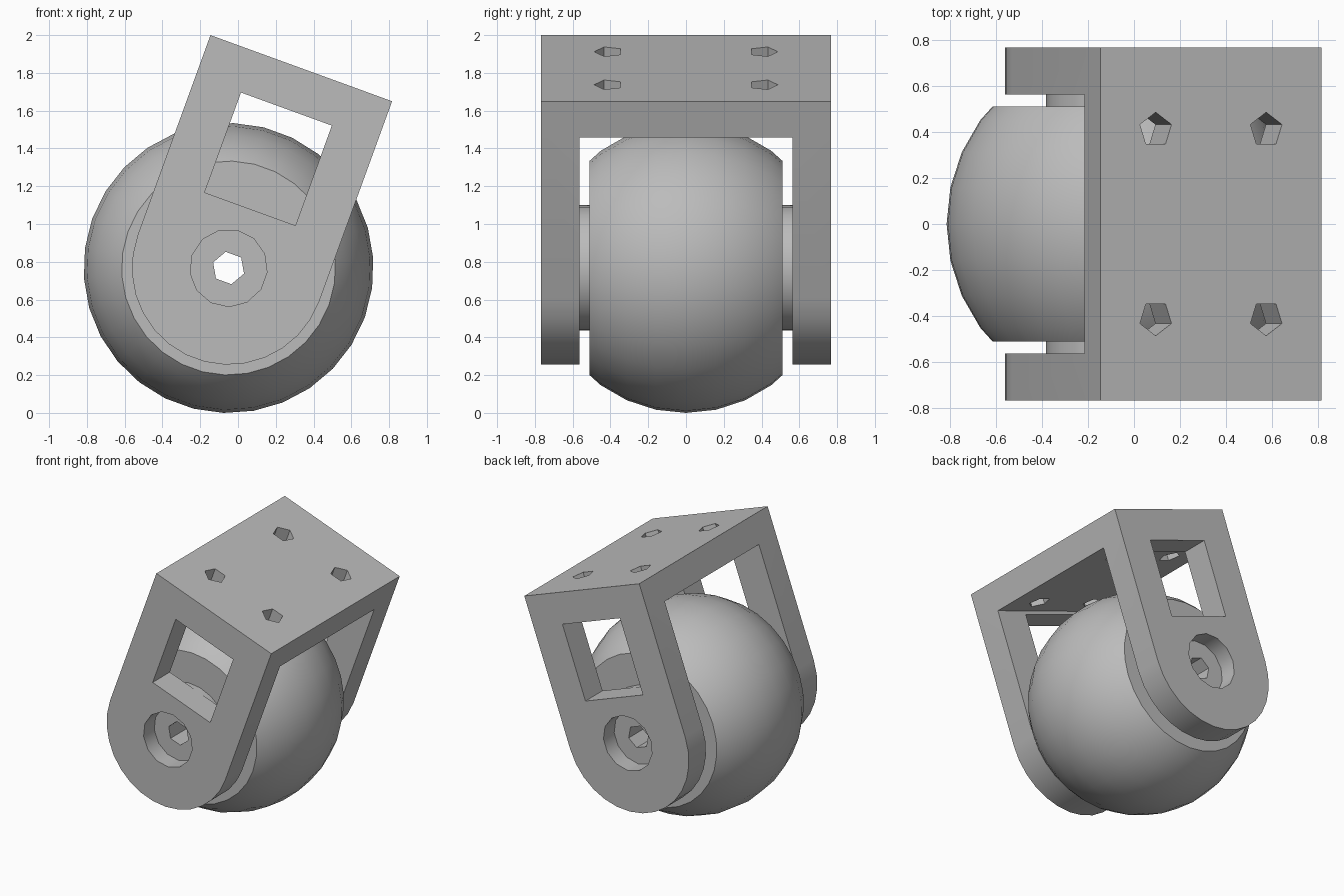
import bpy, bmesh, math
from mathutils import Matrix, Vector

if "Cube" in bpy.data.objects:
    bpy.data.objects.remove(bpy.data.objects["Cube"])

S = 0.05117                      # size of one design unit
TILT = Matrix.Translation((-0.05, 0, 0.767)) @ Matrix.Rotation(math.radians(20), 4, 'Y') @ Matrix.Scale(S, 4)

grey = bpy.data.materials.new("mid grey")
grey.diffuse_color = (0.5, 0.5, 0.5, 1)
grey.use_nodes = True
grey.node_tree.nodes["Principled BSDF"].inputs["Base Color"].default_value = grey.diffuse_color


def add_object(name, bm):
    bmesh.ops.recalc_face_normals(bm, faces=bm.faces)
    mesh = bpy.data.meshes.new(name)
    bm.to_mesh(mesh)
    bm.free()
    mesh.materials.append(grey)
    obj = bpy.data.objects.new(name, mesh)
    bpy.context.collection.objects.link(obj)
    return obj


def ngon(r, n, start=0, cx=0, cy=0):
    return [(cx + r * math.cos(math.radians(start + 360 * i / n)),
             cy + r * math.sin(math.radians(start + 360 * i / n))) for i in range(n)]


def prism(name, pts, lo, hi, axis='Y'):
    """Extrude a 2D outline (x,z along Y, or x,y along Z)."""
    bm = bmesh.new()
    place = (lambda a, b, h: (a, h, b)) if axis == 'Y' else (lambda a, b, h: (a, b, h))
    face = bm.faces.new([bm.verts.new(place(a, b, lo)) for a, b in pts])
    ext = bmesh.ops.extrude_face_region(bm, geom=[face])
    shift = Vector(place(0, 0, hi - lo))
    bmesh.ops.translate(bm, vec=shift, verts=[v for v in ext['geom'] if isinstance(v, bmesh.types.BMVert)])
    return add_object(name, bm)


def box(x, z0, z1, y):
    return prism("cutter", [(-x, z0), (x, z0), (x, z1), (-x, z1)], -y, y)


def lathe(name, profile, n):
    """Spin (y, radius) points around the Y axis."""
    bm = bmesh.new()
    rings = [[bm.verts.new((a, y, b)) for a, b in ngon(r, n)] for y, r in profile]
    for p, q in zip(rings, rings[1:]):
        for i in range(n):
            j = (i + 1) % n
            bm.faces.new((p[i], p[j], q[j], q[i]))
    bm.faces.new(rings[0])
    bm.faces.new(rings[-1])
    return add_object(name, bm)


def cut(obj, cutters):
    bpy.context.view_layer.objects.active = obj
    for c in cutters:
        mod = obj.modifiers.new("cut", 'BOOLEAN')
        mod.operation, mod.solver, mod.object = 'DIFFERENCE', 'EXACT', c
        bpy.ops.object.modifier_apply(modifier=mod.name)
        bpy.data.objects.remove(c)


def axle_hole():
    return prism("cutter", ngon(1.7, 6), -20, 20)


# Bracket: round-ended outline, hollowed to a fork, with side windows
outline = [(10 * math.cos(math.radians(a)), 10 * math.sin(math.radians(a))) for a in range(180, 361, 12)]
bracket = prism("fork_bracket", outline + [(10, 22), (-10, 22)], -15, 15)
cutters = [box(12, -12, 18, 11), box(5, 6.5, 17.5, 20), axle_hole()]
for side in (-1, 1):
    # Bolt head recess
    lo, hi = sorted((side * 12.5, side * 16))
    cutters.append(prism("cutter", ngon(4, 13, 180), lo, hi))
    # Mounting screw holes
    for x in (-5, 5):
        cutters.append(prism("cutter", ngon(1.5, 5, 90 * side, x, 8 * side), 16, 24, 'Z'))
cut(bracket, cutters)

# Ball wheel with flat sides
rings = [(15 * math.sin(math.radians(a)), 15 * math.cos(math.radians(a))) for a in range(-36, 37, 12)]
wheel = lathe("ball_wheel", [(-10, 11.07)] + rings + [(10, 11.07)], 30)
cut(wheel, [axle_hole()])
parts = [bracket, wheel]

# Spacers between wheel and fork
for name, lo in (("front_spacer", -11), ("back_spacer", 10)):
    spacer = prism(name, ngon(6.5, 21, 180), lo, lo + 1)
    cut(spacer, [axle_hole()])
    parts.append(spacer)

# Lean everything and smooth the round faces
for obj in parts:
    obj.data.transform(TILT)
    bpy.ops.object.select_all(action='DESELECT')
    obj.select_set(True)
    bpy.context.view_layer.objects.active = obj
    bpy.ops.object.shade_smooth_by_angle(angle=math.radians(30))
